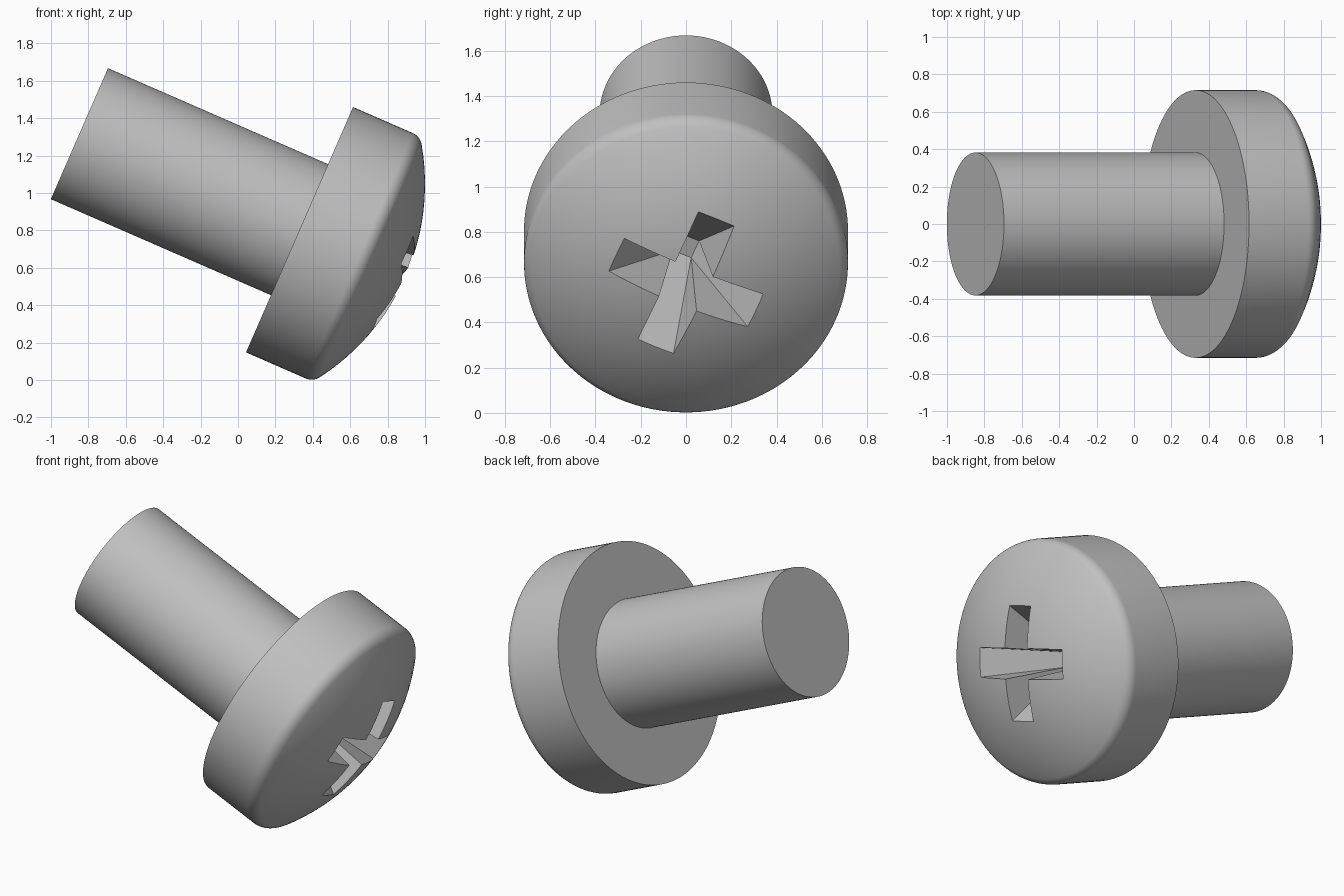
import bpy, bmesh, math
from mathutils import Matrix, Vector

if "Cube" in bpy.data.objects:
    bpy.data.objects.remove(bpy.data.objects["Cube"])

SEG = 128
TILT = math.radians(23.57)
SHAFT_R, SHAFT_L = 0.382, 1.284
HEAD_R, FILLET, DOME_R, APEX = 0.7156, 0.08, 1.23, 0.62

metal = bpy.data.materials.new("grey metal")
metal.diffuse_color = (0.53, 0.53, 0.53, 1)
metal.use_nodes = True
metal.node_tree.nodes["Principled BSDF"].inputs["Base Color"].default_value = metal.diffuse_color


def add_object(name, bm):
    bmesh.ops.recalc_face_normals(bm, faces=bm.faces[:])
    me = bpy.data.meshes.new(name)
    bm.to_mesh(me)
    bm.free()
    me.materials.append(metal)
    ob = bpy.data.objects.new(name, me)
    bpy.context.collection.objects.link(ob)
    return ob


# Screw profile as (radius, height), head underside at height 0
centre_r = HEAD_R - FILLET
dome_z = APEX - DOME_R
centre_z = dome_z + math.sqrt((DOME_R - FILLET) ** 2 - centre_r ** 2)
join = math.atan2(centre_z - dome_z, centre_r)
profile = [(SHAFT_R, -SHAFT_L), (SHAFT_R, 0), (HEAD_R, 0)]
for i in range(9):      # rounded rim
    a = join * i / 8
    profile.append((centre_r + FILLET * math.cos(a), centre_z + FILLET * math.sin(a)))
for i in range(1, 12):  # shallow dome
    a = join + (math.pi / 2 - join) * i / 12
    profile.append((DOME_R * math.cos(a), dome_z + DOME_R * math.sin(a)))

# Lathe the screw body
bm = bmesh.new()
rings = []
for r, z in profile:
    rings.append([bm.verts.new((r * math.cos(2 * math.pi * k / SEG),
                                r * math.sin(2 * math.pi * k / SEG), z)) for k in range(SEG)])
for lo, hi in zip(rings, rings[1:]):
    for k in range(SEG):
        n = (k + 1) % SEG
        bm.faces.new((lo[k], lo[n], hi[n], hi[k]))
bm.faces.new(rings[0])
tip = bm.verts.new((0, 0, APEX))
for k in range(SEG):
    bm.faces.new((rings[-1][k], rings[-1][(k + 1) % SEG], tip))
screw = add_object("screw", bm)

# Cross recess cutter: four arms tapering to a small square floor
TOP, FLOOR = 0.70, 0.163
ARM, HALF, SQ = 0.427, 0.099, 0.044
bm = bmesh.new()
arms, floor = [], []
for k in range(4):
    a = math.pi / 2 - TILT + k * math.pi / 2
    d = Vector((math.cos(a), math.sin(a), 0))
    n = Vector((-d.y, d.x, 0))
    up = Vector((0, 0, TOP))
    arms.append([bm.verts.new(p + up) for p in
                 (d * ARM - n * HALF, d * ARM + n * HALF, (d + n) * HALF)])
    floor.append(bm.verts.new((d + n) * SQ + Vector((0, 0, FLOOR))))
for k in range(4):
    o1, o2, inner = arms[k]
    bm.faces.new((o1, o2, floor[k], floor[k - 1]))
    bm.faces.new((o2, inner, floor[k]))
    bm.faces.new((inner, arms[(k + 1) % 4][0], floor[k]))
bm.faces.new([v for arm in arms for v in arm])
bm.faces.new(floor)
cutter = add_object("recess_cutter", bm)
cutter.hide_render = True

# Cut the recess
mod = screw.modifiers.new("recess", 'BOOLEAN')
mod.operation = 'DIFFERENCE'
mod.solver = 'EXACT'
mod.object = cutter
bpy.context.view_layer.objects.active = screw
bpy.ops.object.select_all(action='DESELECT')
screw.select_set(True)
bpy.ops.object.modifier_apply(modifier=mod.name)
bpy.data.objects.remove(cutter)

# Tilt the screw so the head points right and down
c, s = math.cos(TILT), math.sin(TILT)
screw.data.transform(Matrix(((0, s, c, 0.329),
                             (1, 0, 0, 0),
                             (0, c, -s, 0.804),
                             (0, 0, 0, 1))))
bpy.ops.object.shade_smooth_by_angle(angle=math.radians(30))
